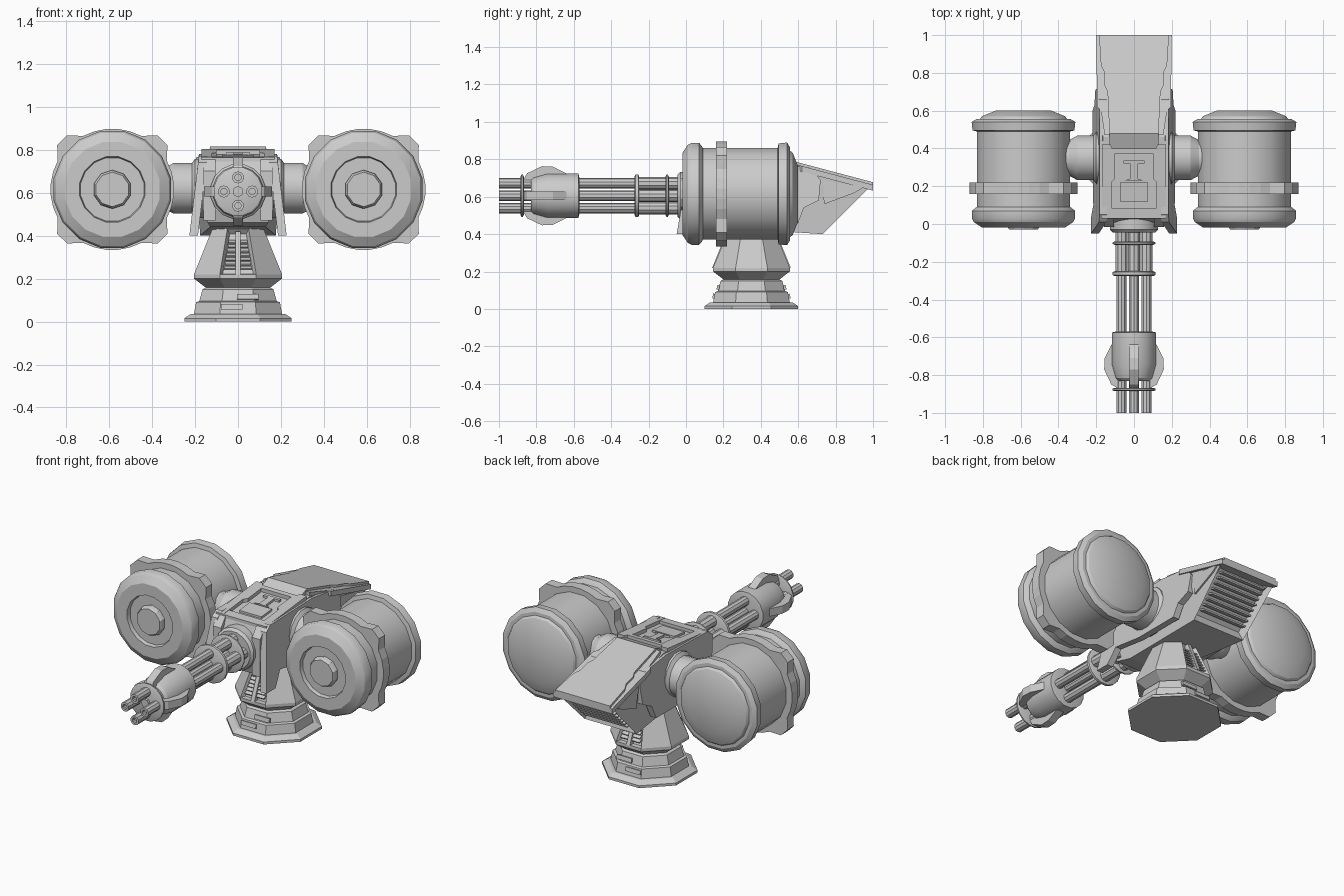
import bpy, bmesh, math
from mathutils import Vector, Matrix

if "Cube" in bpy.data.objects:
    bpy.data.objects.remove(bpy.data.objects["Cube"], do_unlink=True)

GREY = (0.6, 0.6, 0.6, 1)
metal = bpy.data.materials.new("plain_grey")
metal.use_nodes = True
metal.diffuse_color = GREY
metal.node_tree.nodes["Principled BSDF"].inputs["Base Color"].default_value = GREY


def finish(name, bm, smooth=False):
    bmesh.ops.recalc_face_normals(bm, faces=bm.faces)
    mesh = bpy.data.meshes.new(name)
    bm.to_mesh(mesh)
    bm.free()
    mesh.materials.append(metal)
    obj = bpy.data.objects.new(name, mesh)
    bpy.context.collection.objects.link(obj)
    if smooth:
        bpy.ops.object.select_all(action='DESELECT')
        obj.select_set(True)
        bpy.context.view_layer.objects.active = obj
        bpy.ops.object.shade_smooth_by_angle(angle=math.radians(28))
    return obj


def prism_mesh(points, low, high):
    """Solid between two placements of the same 2D outline."""
    bm = bmesh.new()
    a = [bm.verts.new(low(*p)) for p in points]
    b = [bm.verts.new(high(*p)) for p in points]
    bm.faces.new(a)
    bm.faces.new(b)
    for i in range(len(a)):
        j = (i + 1) % len(a)
        bm.faces.new((a[i], a[j], b[j], b[i]))
    bmesh.ops.recalc_face_normals(bm, faces=bm.faces)
    return bm


def prism(name, points, low, high):
    return finish(name, prism_mesh(points, low, high))


def lathe_mesh(profile, sides, axis, centre):
    """Revolve (radius, height) pairs, with a flat side facing each way."""
    bm = bmesh.new()
    rings = []
    for r, h in profile:
        ring = []
        for i in range(sides):
            t = (i + 0.5) * 2 * math.pi / sides
            a, b = r * math.cos(t), r * math.sin(t)
            co = {'X': (h, a, b), 'Y': (a, h, b), 'Z': (a, b, h)}[axis]
            ring.append(bm.verts.new(Vector(co) + Vector(centre)))
        rings.append(ring)
    for p, q in zip(rings, rings[1:]):
        for i in range(sides):
            j = (i + 1) % sides
            bm.faces.new((p[i], p[j], q[j], q[i]))
    bm.faces.new(rings[0])
    bm.faces.new(rings[-1])
    bmesh.ops.recalc_face_normals(bm, faces=bm.faces)
    return bm


def lathe(name, profile, sides, axis, centre, smooth=True):
    return finish(name, lathe_mesh(profile, sides, axis, centre), smooth)


def box(name, centre, size, tilt=0):
    bm = bmesh.new()
    m = Matrix.Translation(centre) @ Matrix.Rotation(tilt, 4, 'X') @ Matrix.Diagonal((*size, 1))
    bmesh.ops.create_cube(bm, size=1, matrix=m)
    return finish(name, bm)


# Pedestal: octagonal foot, waist and vented cone
BASE_Y = 0.35
K = 1 / math.cos(math.pi / 8)
steps = [(.25, 0), (.25, .015), (.22, .035), (.205, .035), (.195, .09), (.18, .095),
         (.165, .15), (.15, .158), (.205, .2), (.205, .22), (.12, .43), (.12, .47)]
bm = lathe_mesh([(r * K, h) for r, h in steps], 8, 'Z', (0, BASE_Y, 0))
vents = [f for f in bm.faces if abs(f.normal.y) > .9 and .3 < f.calc_center_median().z < .35]
bmesh.ops.inset_individual(bm, faces=vents, thickness=.018, depth=-.025)
finish("pedestal", bm)
for s in (-1, 1):
    for i in range(7):
        z = .25 + i * .02
        y = BASE_Y + s * (.193 - (z - .25) * .405 - .012)
        box("vent_slat", (0, y, z), (.13 - i * .007, .024, .007), s * -.5)
    prism("vent_strut", [(.012, .22), (-.012, .22), (-.012, .42), (.012, .42)],
          lambda x, z: (x, BASE_Y + s * (.166 - (z - .22) * .4), z),
          lambda x, z: (x, BASE_Y + s * (.21 - (z - .22) * .405), z))
    for x, z in ((-.03, .068), (.045, .115)):
        box("foot_panel", (x, BASE_Y + s * (.2 if z < .1 else .178), z), (.1, .014, .025), s * .2)

# Main hull with a recessed rear grille
hull = [(.02, .46), (0, .52), (0, .66), (.03, .745), (.46, .785), (.98, .65), (.73, .4), (.12, .44)]


def hull_x(y, z):
    return .165 + .025 * max(0, y - .5) / .5 - .03 * max(0, .5 - z) / .05 * (y < .3)


bm = prism_mesh(hull, lambda y, z: (-hull_x(y, z), y, z), lambda y, z: (hull_x(y, z), y, z))
grille = [f for f in bm.faces if f.normal.y > .4 and f.normal.z < -.4]
bmesh.ops.inset_region(bm, faces=grille, thickness=.035, depth=-.04)
finish("hull", bm)
for i in range(8):
    t = .16 + i * .095
    box("grille_slat", (0, .725 + .25 * t, .42 + .25 * t), (.3, .035, .009), -.25)


# Sloping deck heights of the rear hood and the front roof
def hood_z(y):
    return .815 - (y - .48) * .265


def roof_z(y):
    return .745 + (y - .03) * .1


def deck(name, plan, height, rise, depth):
    return prism(name, plan, lambda x, y: (x, y, height(y) - depth), lambda x, y: (x, y, height(y) + rise))


def mirrored(half):
    return half + [(-x, y) for x, y in reversed(half)]


deck("hood", mirrored([(.155, .47), (.175, .6), (.195, .62), (.2, 1)]), hood_z, -.014, .045)
deck("hood_panel", mirrored([(.13, .48), (.14, .7), (.155, .73), (.155, .8), (.175, .84), (.185, 1)]),
     hood_z, 0, .03)
prism("hood_front_slope", [(.38, .775), (.48, .815), (.48, .77)],
      lambda y, z: (-.13, y, z), lambda y, z: (.13, y, z))
deck("roof_end", mirrored([(.135, .03), (.135, .085)]), roof_z, .018, .02)
deck("roof_bar", mirrored([(.12, .37), (.12, .4)]), roof_z, .02, .02)
deck("roof_t_stem", mirrored([(.05, .23), (.02, .24), (.02, .32), (.055, .32), (.055, .335)]),
     roof_z, .012, .02)
deck("roof_hatch", mirrored([(.075, .12), (.075, .22)]), roof_z, .012, .02)

# Side armour, side roof rails and front cheeks
skirt = [(-.05, .4), (.01, .74), (.05, .77), (.45, .78), (.66, .755), (.72, .69), (.71, .58),
         (.63, .54), (.6, .46), (.3, .46), (.1, .49), (.04, .4)]


def flare(z):
    return .172 + max(0, .77 - z) * .12


for s in (-1, 1):
    prism("side_armour", skirt, lambda y, z: (s * (flare(z) - .03), y, z),
          lambda y, z: (s * (flare(z) + .01), y, z))
    deck("roof_rail", [(s * x, y) for x, y in
                       [(.17, .03), (.17, .42), (.125, .42), (.1, .36), (.1, .24), (.12, .22), (.12, .03)]],
         roof_z, .02, .02)
    prism("front_cheek", [(-.015, .47), (-.015, .7), (.03, .755), (.06, .755), (.06, .47)],
          lambda y, z: (s * .105, y, z), lambda y, z: (s * .16, y, z))
    prism("rear_side_panel", [(.72, .69), (.95, .65), (.9, .62), (.74, .56)],
          lambda y, z: (s * .16, y, z), lambda y, z: (s * (.182 + (y - .72) * .06), y, z))

    # Axle and drum on each side
    axle = [(.14, .15), (.14, .2), (.12, .215), (.12, .3), (.095, .345), (.095, .4)]
    lathe("axle", [(r, s * h) for r, h in axle], 16, 'X', (0, .35, .62))
    hub = (s * .585, 0, .615)
    lathe("drum", [(.15, .005), (.155, -.018), (.225, -.018), (.268, .01), (.278, .03), (.278, .07),
                   (.26, .085), (.25, .09), (.25, .49), (.275, .495), (.28, .54), (.255, .555),
                   (.235, .556), (.225, .57), (.15, .6)], 16, 'Y', hub)
    lathe("drum_hub", [(.08, -.03), (.09, -.012), (.09, .02)], 10, 'Y', hub)

    # Banded clamp with four raised pads
    band = []
    for i in range(32):
        a = (i + .5) * math.pi / 16
        r = .332 if abs(a % (math.pi / 2) - math.pi / 4) < .24 else .288
        band.append((hub[0] + r * math.cos(a), hub[2] + r * math.sin(a) * .98))
    prism("drum_clamp", band, lambda x, z: (x, .16, z), lambda x, z: (x, .22, z))

# Rotary barrels, collars and muzzle shroud
AXIS = (0, 0, .605)
for i in range(4):
    a = i * math.pi / 2
    c, d = math.cos(a), math.sin(a)
    at = (.066 * c, 0, AXIS[2] + .066 * d)
    lathe("barrel", [(.015, -.95), (.015, -1), (.028, -1), (.028, .02)], 10, 'Y', at)
    lathe("barrel_sleeve", [(.034, -.25), (.034, -.02)], 10, 'Y', at)
    fin = [(.1, -.62), (.12, -.64), (.155, -.71), (.158, -.77), (.12, -.85), (.085, -.87), (.085, -.8)]

    def fin_side(w):
        return lambda r, y: (r * c - w * d, y, AXIS[2] + r * d + w * c)

    prism("shroud_fin", fin, fin_side(-.024), fin_side(.024))
lathe("barrel_core", [(.025, -.9), (.025, .02)], 10, 'Y', AXIS)
for y, w in ((-.885, .018), (-.275, .025), (-.11, .018)):
    lathe("barrel_collar", [(.105, y), (.115, y + .005), (.115, y + w - .005), (.105, y + w)], 16, 'Y', AXIS)
lathe("muzzle_shroud", [(.085, -.83), (.1, -.815), (.12, -.74), (.12, -.575), (.1, -.57)], 16, 'Y', AXIS)
lathe("barrel_mount", [(.115, -.045), (.13, -.03), (.13, .04)], 16, 'Y', AXIS)
